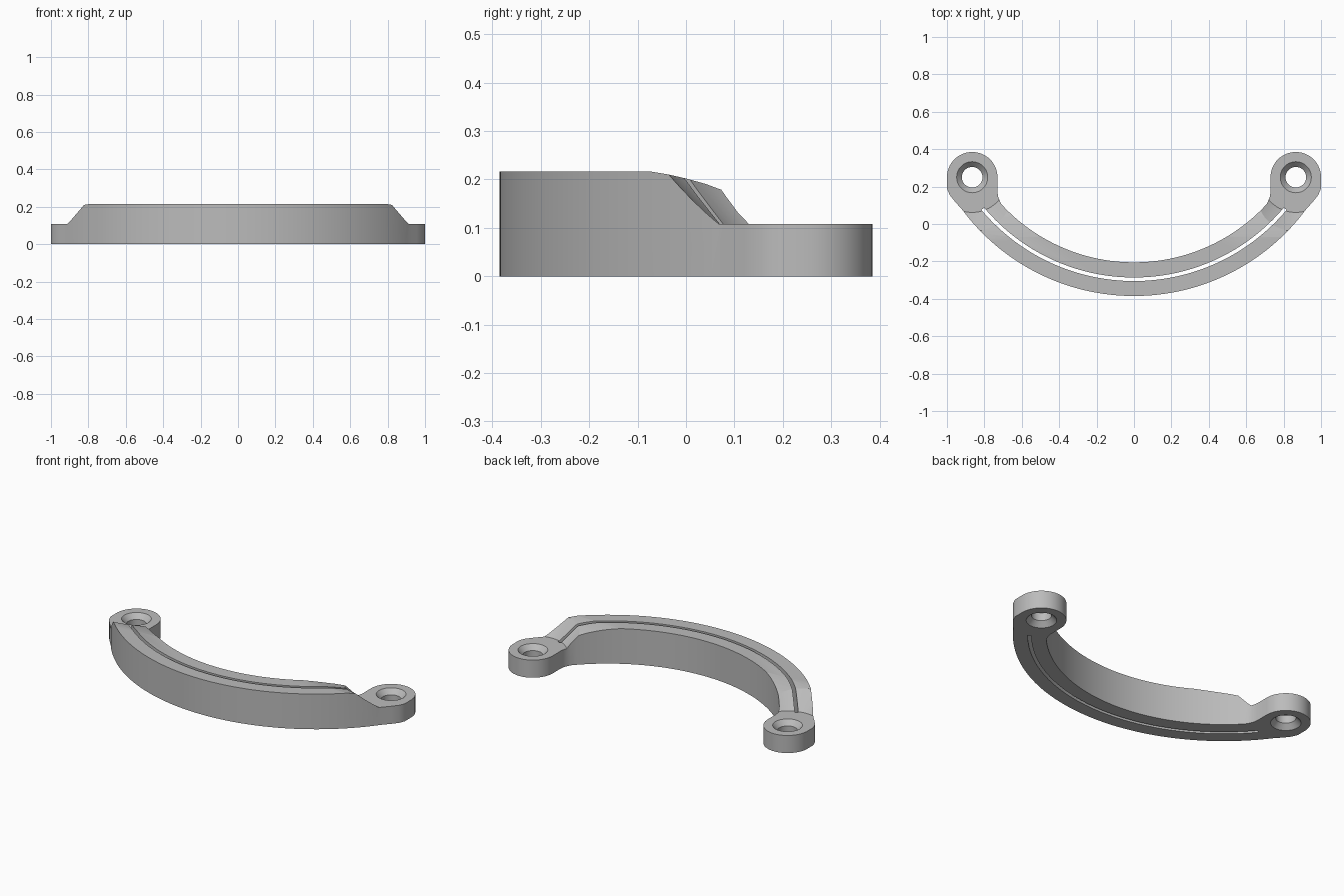
import bpy, bmesh
from math import sin, cos, radians, pi
from mathutils import Matrix

if "Cube" in bpy.data.objects:
    bpy.data.objects.remove(bpy.data.objects["Cube"])

HEIGHT, TAB_H = 0.216, 0.108
ARC_Y, R_OUT, R_IN = 0.76, 1.145, 0.965
BOSS_X, BOSS_Y, BOSS_R = 0.865, 0.25, 0.135

grey = bpy.data.materials.new("plain grey")
grey.use_nodes = True
grey.diffuse_color = (0.5, 0.5, 0.5, 1)
grey.node_tree.nodes["Principled BSDF"].inputs["Base Color"].default_value = (0.5, 0.5, 0.5, 1)


def finish(name, bm):
    bmesh.ops.recalc_face_normals(bm, faces=bm.faces)
    mesh = bpy.data.meshes.new(name)
    bm.to_mesh(mesh)
    bm.free()
    mesh.materials.append(grey)
    obj = bpy.data.objects.new(name, mesh)
    bpy.context.collection.objects.link(obj)
    return obj


def prism(name, points, low, high, matrix=Matrix()):
    bm = bmesh.new()
    face = bm.faces.new([bm.verts.new((x, y, low)) for x, y in points])
    side = bmesh.ops.extrude_face_region(bm, geom=[face])["geom"]
    verts = [v for v in side if isinstance(v, bmesh.types.BMVert)]
    bmesh.ops.translate(bm, verts=verts, vec=(0, 0, high - low))
    bm.transform(matrix)
    return finish(name, bm)


def lathe(name, profile, x, y, steps=64):
    bm = bmesh.new()
    rings = [[bm.verts.new((x + r * cos(2 * pi * i / steps), y + r * sin(2 * pi * i / steps), z))
              for i in range(steps)] for r, z in profile]
    for a, b in zip(rings, rings[1:]):
        for i in range(steps):
            j = (i + 1) % steps
            bm.faces.new((a[i], a[j], b[j], b[i]))
    bm.faces.new(rings[0])
    bm.faces.new(rings[-1])
    return finish(name, bm)


def arc(r, start, end, steps):
    # Angles are measured from the front of the bow
    angles = [radians(start + (end - start) * i / steps) for i in range(steps + 1)]
    return [(r * sin(a), ARC_Y - r * cos(a)) for a in angles]


# Outline of the bow with a round lug at each end
lug = [(0.955, 0.117), (0.985, 0.155), (1.0, 0.19)]
lug += [(BOSS_X + BOSS_R * cos(pi * i / 32), BOSS_Y + BOSS_R * sin(pi * i / 32)) for i in range(33)]
lug += [(0.73, 0.17), (0.725, 0.14), (0.71, 0.108)]
outline = arc(R_OUT, -53.5, 53.5, 64) + lug + arc(R_IN, 45.5, -45.5, 64)
outline += [(-x, y) for x, y in reversed(lug)]
handle = prism("curved_handle", outline, 0, HEIGHT)

# Narrow slot along the bow
slot = arc(1.065, -50, 50, 64) + arc(1.046, 50, -50, 64)
cutters = [prism("slot_cutter", slot, -0.1, 0.4)]

# Gentle dip of the top towards the ends, swept along x
dip = [(-0.07, HEIGHT), (-0.035, 0.21), (0, 0.202), (0.04, 0.191),
       (0.075, 0.178), (0.25, 0.11), (0.5, 0.11), (0.5, 0.4), (-0.07, 0.4)]
along_x = Matrix(((0, 0, 1, 0), (1, 0, 0, 0), (0, 1, 0, 0), (0, 0, 0, 1)))
cutters.append(prism("dip_cutter", dip, -1.2, 1.2, along_x))

# Conical clearance over each lug and a hole countersunk on both sides
for side in (-1, 1):
    cutters.append(lathe("clearance_cutter", [(0.188, TAB_H), (0.358, 0.28)], side * BOSS_X, BOSS_Y))
    hole = [(0.083, -0.05), (0.083, 0), (0.055, 0.03), (0.055, TAB_H - 0.03),
            (0.083, TAB_H), (0.083, 0.2)]
    cutters.append(lathe("hole_cutter", hole, side * BOSS_X, BOSS_Y))

bpy.context.view_layer.objects.active = handle
handle.select_set(True)
for cutter in cutters:
    mod = handle.modifiers.new("cut", "BOOLEAN")
    mod.operation = "DIFFERENCE"
    mod.solver = "EXACT"
    mod.object = cutter
    bpy.ops.object.modifier_apply(modifier=mod.name)
    bpy.data.objects.remove(cutter)

bpy.ops.object.shade_smooth_by_angle(angle=radians(25))
